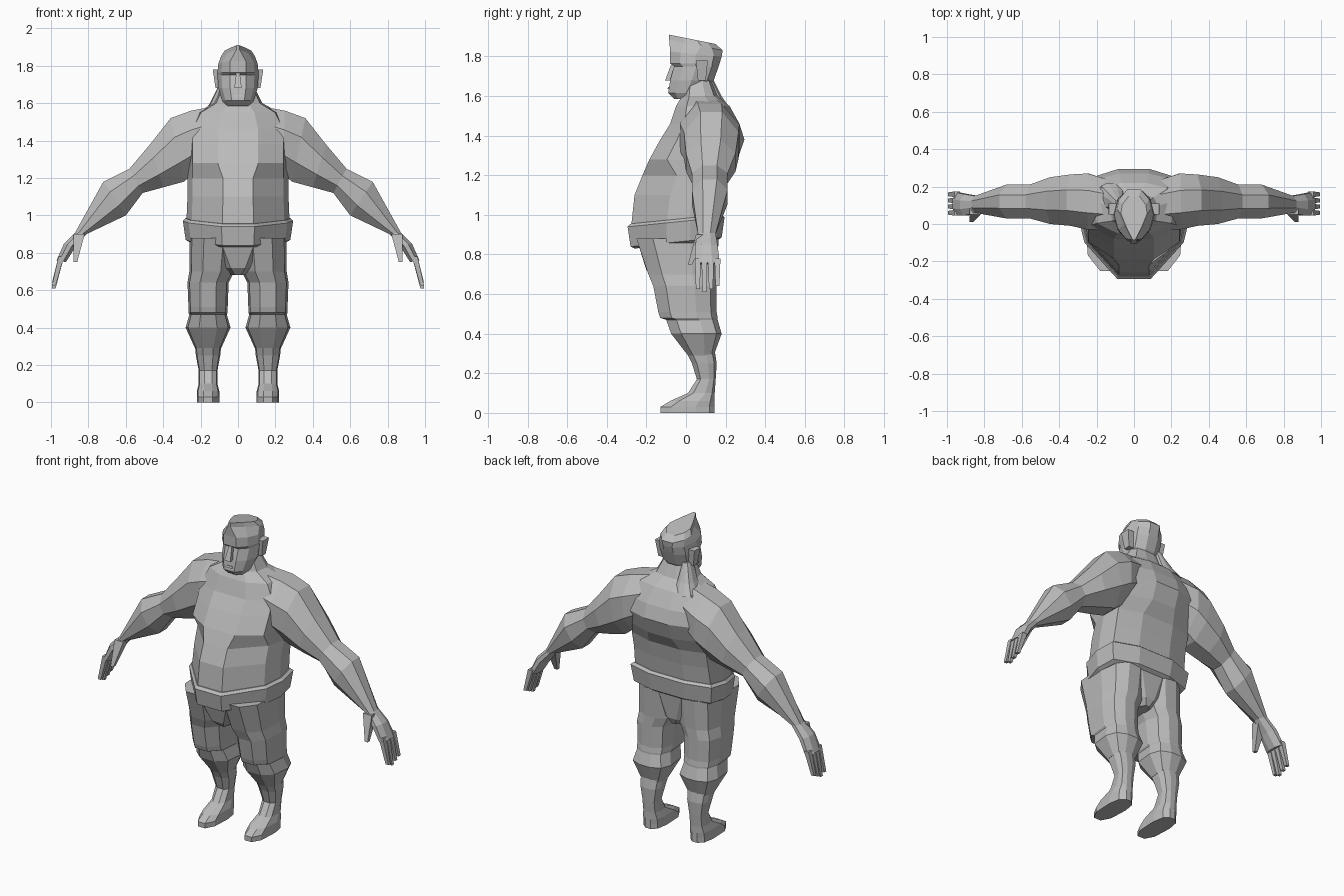
import bpy, bmesh
from mathutils import Vector

cube = bpy.data.objects.get("Cube")
if cube:
    bpy.data.objects.remove(cube)

grey = bpy.data.materials.new("clay grey")
grey.use_nodes = True
COLOUR = (.5, .5, .5, 1)
grey.diffuse_color = COLOUR
grey.node_tree.nodes["Principled BSDF"].inputs["Base Color"].default_value = COLOUR

# Half outlines from front to back, as fractions of half width and half depth
BELLY = [(.3, -1), (.9, -.2), (1, .3), (.94, .8), (.4, 1)]
ROUND = [(.4, -1), (.9, -.6), (1, .3), (.8, .8), (.3, 1)]
FACE = [(.4, -1), (.8, -.6), (1, 0), (.8, .7), (.3, 1)]
CROWN = [(.1, -1), (.6, -.4), (1, .2), (.9, .6), (.4, 1)]


def loft(name, rings, mirrored=False):
    """Skin a list of rings and cap both ends."""
    bm = bmesh.new()
    loops = [[bm.verts.new(point) for point in ring] for ring in rings]
    for lower, upper in zip(loops, loops[1:]):
        for i in range(len(lower)):
            bm.faces.new((lower[i - 1], lower[i], upper[i], upper[i - 1]))
    bm.faces.new(loops[0])
    bm.faces.new(loops[-1])
    bmesh.ops.recalc_face_normals(bm, faces=bm.faces)
    mesh = bpy.data.meshes.new(name)
    bm.to_mesh(mesh)
    bm.free()
    mesh.materials.append(grey)
    obj = bpy.data.objects.new(name, mesh)
    bpy.context.collection.objects.link(obj)
    if mirrored:
        obj.modifiers.new("Mirror", 'MIRROR')


def level(shape, z, half, front, back, centre=0, tilt=0):
    """Horizontal ring; tilt raises it toward the back."""
    middle, depth = (front + back) / 2, (back - front) / 2
    outline = shape + [(-x, y) for x, y in reversed(shape)]
    return [(centre + half * x, middle + depth * y, z + tilt * depth * (y + 1))
            for x, y in outline]


def leg_ring(z, half, front, back, centre=.16):
    """Ring around the axis of the left leg."""
    return level(ROUND, z, half, front, back, centre)


def belt_ring(z, grow):
    """Ring around the waist, swollen by grow."""
    return level(BELLY, z, .26 + grow, -.26 - grow, .16 + grow, tilt=.1)


def limb_ring(top_x, top_z, bottom_x, bottom_z, front, back):
    """Octagon between an upper and a lower edge in the x-z plane."""
    top, bottom = Vector((top_x, 0, top_z)), Vector((bottom_x, 0, bottom_z))
    quarter = [(1, .4), (.4, 1)]
    upper = quarter + [(-c, s) for c, s in reversed(quarter)]
    corners = upper + [(-c, -s) for c, s in upper]
    centre, radius = (top + bottom) / 2, (top - bottom) / 2
    middle, depth = (front + back) / 2, (back - front) / 2
    return [centre + radius * c + Vector((0, middle + depth * s, 0)) for c, s in corners]


def rod(name, start, end, start_radius, end_radius, mirrored=True):
    """Square rod that tapers from start to end."""
    square = [(1, 1), (-1, 1), (-1, -1), (1, -1)]
    rings = [[Vector(point) + Vector((radius * a, radius * b, 0)) for a, b in square]
             for point, radius in ((start, start_radius), (end, end_radius))]
    loft(name, rings, mirrored)


# Torso and neck
loft("torso", [
    belt_ring(.86, .01),
    belt_ring(.96, .015),
    level(BELLY, 1.1, .27, -.26, .19),
    level(BELLY, 1.2, .27, -.22, .21),
    level(ROUND, 1.28, .27, -.185, .26),
    level(ROUND, 1.38, .27, -.13, .295),
    level(ROUND, 1.46, .27, -.08, .27),
    level(ROUND, 1.55, .22, -.05, .22),
    level(ROUND, 1.6, .13, -.02, .16),
    level(ROUND, 1.7, .08, 0, .12)])

# Waistband, tilted up at the back
loft("belt", [belt_ring(.83, 0), belt_ring(.84, .02), belt_ring(.94, .035), belt_ring(.955, .02)])

# Trousers: seat and gathered legs
loft("trouser_seat", [
    level(ROUND, .68, .04, -.16, .12),
    level(ROUND, .72, .1, -.2, .14),
    level(ROUND, .88, .25, -.25, .16)])

loft("trouser_leg", [
    leg_ring(.29, .07, .01, .14),
    leg_ring(.4, .12, -.075, .18),
    leg_ring(.47, .1, -.1, .16),
    leg_ring(.48, .105, -.13, .16),
    leg_ring(.51, .105, -.14, .155),
    leg_ring(.64, .11, -.165, .155),
    leg_ring(.7, .12, -.19, .155, centre=.14),
    leg_ring(.88, .13, -.25, .165, centre=.13)], mirrored=True)

# Shin and foot
loft("lower_leg", [
    leg_ring(0, .06, -.13, .145),
    leg_ring(.03, .06, -.13, .145),
    leg_ring(.06, .06, -.08, .145),
    leg_ring(.1, .05, .01, .145),
    leg_ring(.17, .05, .055, .15),
    leg_ring(.25, .065, .03, .155),
    leg_ring(.35, .075, -.02, .14)], mirrored=True)

# Arm from shoulder to palm
loft("arm", [
    limb_ring(.14, 1.58, .17, 1.27, -.03, .24),
    limb_ring(.25, 1.56, .24, 1.22, -.03, .27),
    limb_ring(.36, 1.52, .29, 1.18, -.01, .265),
    limb_ring(.47, 1.38, .4, 1.15, 0, .25),
    limb_ring(.58, 1.25, .51, 1.12, .03, .21),
    limb_ring(.72, 1.18, .6, 1, .03, .21),
    limb_ring(.87, .91, .81, .9, .06, .15),
    limb_ring(.93, .85, .87, .83, .045, .16),
    limb_ring(.97, .76, .92, .75, .045, .17)], mirrored=True)

# Digits
for i, name in enumerate(("index", "middle", "ring", "little")):
    y = .06 + i * .033
    tip = .61 + .015 * abs(i - 1)
    rod(name + "_finger", (.945, y, .78), (.985, y, tip), .015, .01)
rod("thumb", (.85, .08, .9), (.87, .02, .75), .03, .01)

# Head with a brow ledge and a flat crown that narrows toward the front
loft("head", [
    level(FACE, 1.585, .065, -.06, .05),
    level(FACE, 1.615, .085, -.09, .09),
    level(FACE, 1.68, .105, -.08, .14),
    level(FACE, 1.75, .11, -.06, .165),
    level(FACE, 1.765, .11, -.08, .17),
    level(FACE, 1.825, .105, -.08, .18, tilt=-.1),
    level(CROWN, 1.885, .09, -.085, .185, tilt=-.2),
    level(CROWN, 1.91, .07, -.085, .15, tilt=-.2)])

# Nose, mouth and ears
rod("nose", (0, -.085, 1.68), (0, -.065, 1.76), .02, .01, mirrored=False)
rod("mouth", (0, -.07, 1.635), (0, -.07, 1.645), .025, .02, mirrored=False)
rod("ear", (.1, .08, 1.68), (.105, .08, 1.78), .02, .03)

# Raised neck muscle on the right side
loft("neck_muscle", [
    level(ROUND, 1.54, .07, .06, .22, centre=-.12),
    level(ROUND, 1.6, .05, .07, .18, centre=-.1),
    level(ROUND, 1.7, .02, .06, .13, centre=-.08)])
